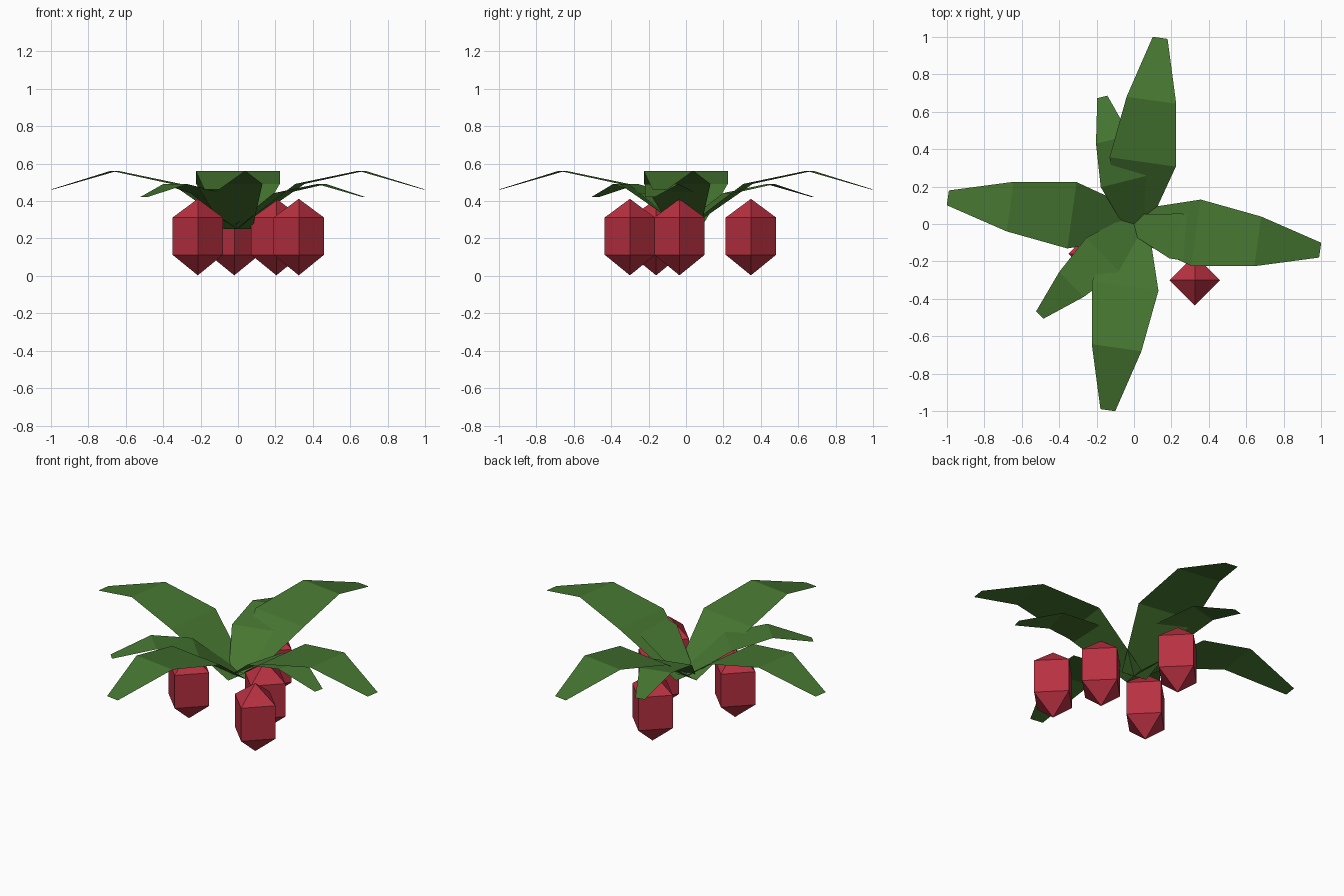
import bpy, math
from mathutils import Matrix

if "Cube" in bpy.data.objects:
    bpy.data.objects.remove(bpy.data.objects["Cube"])


def material(name, rgb):
    m = bpy.data.materials.new(name)
    m.diffuse_color = (*rgb, 1)
    m.use_nodes = True
    m.node_tree.nodes["Principled BSDF"].inputs["Base Color"].default_value = m.diffuse_color
    return m


LEAF = material("leaf green", (0.06, 0.18, 0.03))
BERRY = material("berry red", (0.48, 0.03, 0.052))


def build(name, verts, faces, mat):
    mesh = bpy.data.meshes.new(name)
    mesh.from_pydata(verts, [], faces)
    mesh.materials.append(mat)
    ob = bpy.data.objects.new(name, mesh)
    bpy.context.collection.objects.link(ob)
    return ob


# Leaf cross rows: distance out, half width, rise above the base
ROWS = [(0, 0.078, 0), (0.335, 0.179, 0.24), (0.668, 0.134, 0.31), (1.005, 0.04, 0.21)]


def leaf(name, degrees, scale, base_z):
    verts = [(x * scale, s * w * scale, z * scale) for x, w, z in ROWS for s in (-1, 1)]
    faces = [(2 * i, 2 * i + 2, 2 * i + 3, 2 * i + 1) for i in range(len(ROWS) - 1)]
    ob = build(name, verts, faces, LEAF)
    ob.data.transform(Matrix.Translation((0, 0, base_z)) @ Matrix.Rotation(math.radians(degrees), 4, 'Z'))


# Four large leaves above three small ones
for i in range(4):
    leaf(f"large_leaf_{i + 1}", -8 + 90 * i, 1.0, 0.252)
for i in range(3):
    leaf(f"small_leaf_{i + 1}", 104 + 120 * i, 0.697, 0.275)


# Four-sided pointed berries
def berry(name, cx, cy, r=0.135):
    verts = [(cx, cy, 0.003), (cx, cy, 0.412)]
    for z in (0.113, 0.312):
        verts += [(cx + r * math.cos(a * math.pi / 2), cy + r * math.sin(a * math.pi / 2), z) for a in range(4)]
    faces = []
    for a in range(4):
        b = (a + 1) % 4
        faces += [(0, 2 + b, 2 + a), (2 + a, 2 + b, 6 + b, 6 + a), (6 + a, 6 + b, 1)]
    build(name, verts, faces, BERRY)


for i, (x, y) in enumerate([(0.325, -0.30), (-0.215, -0.16), (0.205, -0.035), (-0.02, 0.347)]):
    berry(f"berry_{i + 1}", x, y)
